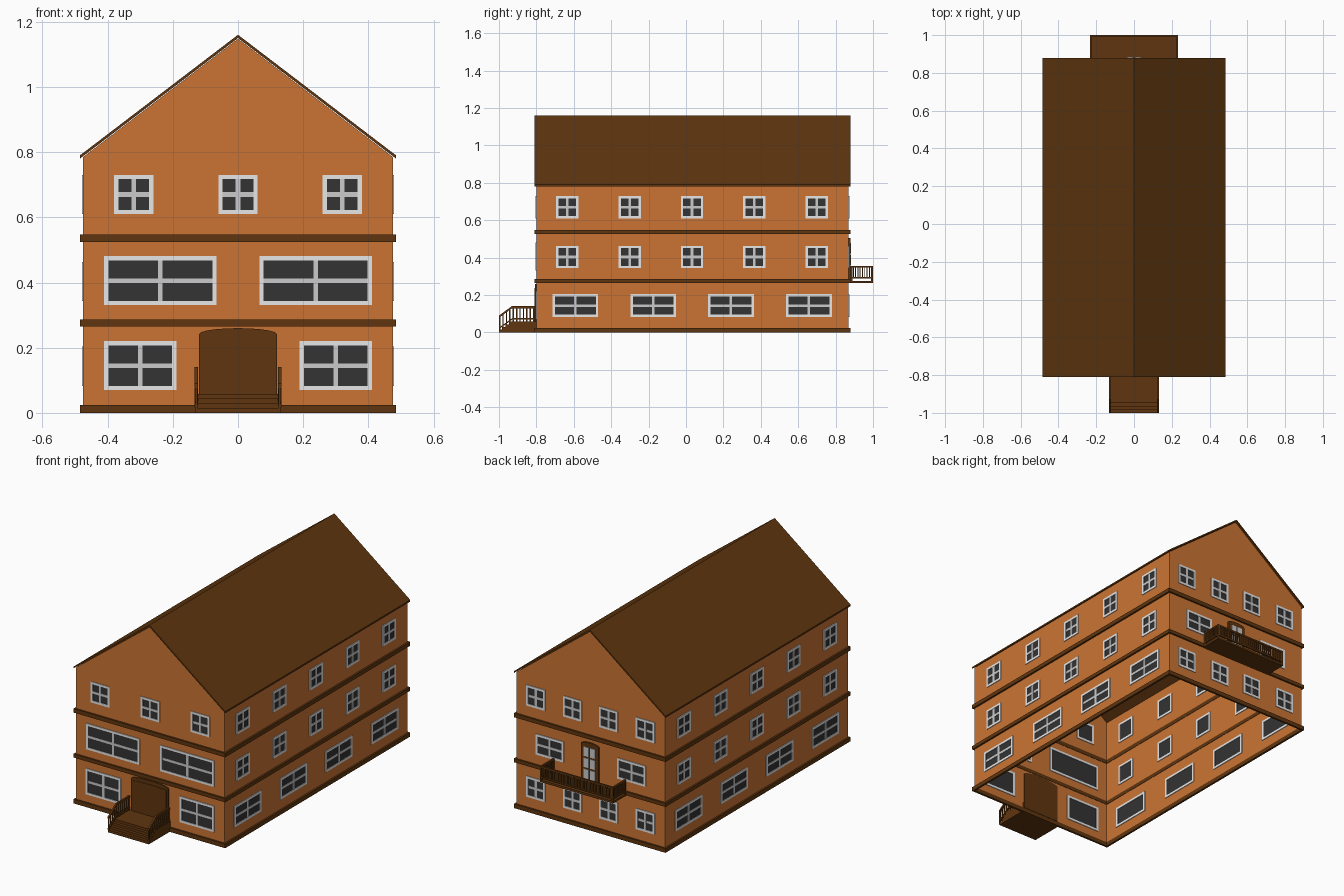
import bpy, bmesh, math
from mathutils import Matrix, Vector

cube = bpy.data.objects.get("Cube")
if cube:
    bpy.data.objects.remove(cube, do_unlink=True)


def material(name, rgb):
    m = bpy.data.materials.new(name)
    m.use_nodes = True
    m.diffuse_color = (*rgb, 1)
    m.node_tree.nodes["Principled BSDF"].inputs["Base Color"].default_value = (*rgb, 1)
    return m


ORANGE = material("orange plaster", (0.60, 0.175, 0.034))
BROWN = material("dark brown wood", (0.115, 0.036, 0.0045))
WHITE = material("white frame", (1, 1, 1))
GREY = material("light grey bar", (0.6, 0.6, 0.6))
GLASS = material("dark glass", (0.033, 0.033, 0.033))

# House extents
HX, Y0, Y1, EAVE, RIDGE, LIP = 0.475, -0.80, 0.87, 0.785, 1.148, 0.01


def finish(name, bm, mats, matrix=None):
    bmesh.ops.recalc_face_normals(bm, faces=bm.faces)
    me = bpy.data.meshes.new(name)
    bm.to_mesh(me)
    bm.free()
    for m in mats:
        me.materials.append(m)
    ob = bpy.data.objects.new(name, me)
    bpy.context.collection.objects.link(ob)
    if matrix:
        ob.matrix_world = matrix
    return ob


def box(bm, x0, x1, y0, y1, z0, z1, mat=0):
    size = Matrix.Diagonal((x1 - x0, y1 - y0, z1 - z0, 1))
    place = Matrix.Translation(((x0 + x1) / 2, (y0 + y1) / 2, (z0 + z1) / 2))
    verts = bmesh.ops.create_cube(bm, size=1, matrix=place @ size)["verts"]
    for f in {f for v in verts for f in v.link_faces}:
        f.material_index = mat


def prism(bm, profile, axis, a, b, mat=0):
    """Extrude a 2D profile from a to b along the x or y axis."""
    def put(p, t):
        return (t, p[0], p[1]) if axis == "x" else (p[0], t, p[1])
    face = bm.faces.new([bm.verts.new(put(p, a)) for p in profile])
    face.material_index = mat
    shift = (b - a, 0, 0) if axis == "x" else (0, b - a, 0)
    new = bmesh.ops.extrude_face_region(bm, geom=[face], use_keep_orig=True)["geom"]
    bmesh.ops.translate(bm, vec=shift, verts=[v for v in new if isinstance(v, bmesh.types.BMVert)])
    for f in new:
        if isinstance(f, bmesh.types.BMFace):
            f.material_index = mat


def on_wall(side, along, z=0):
    """Local frame with x along the wall, -y pointing outward."""
    angle, base = {
        "front": (0, (along, Y0, z)),
        "back": (math.pi, (along, Y1, z)),
        "left": (math.pi / 2, (HX, along, z)),
        "right": (-math.pi / 2, (-HX, along, z)),
    }[side]
    return Matrix.Translation(Vector(base)) @ Matrix.Rotation(angle, 4, "Z")


# Open-bottomed wall shell with gables
bm = bmesh.new()
gable = [(-HX, 0), (HX, 0), (HX, EAVE), (0, RIDGE), (-HX, EAVE)]
rings = [[bm.verts.new((x, y, z)) for x, z in gable] for y in (Y0, Y1)]
for r in rings:
    bm.faces.new(r)
for i, j in ((1, 2), (4, 0)):
    bm.faces.new((rings[0][i], rings[0][j], rings[1][j], rings[1][i]))
finish("walls", bm, [ORANGE])

# Pitched roof
bm = bmesh.new()
ex = HX + LIP
prism(bm, [(-ex, 0.79), (-ex, 0.78), (0, 1.15), (ex, 0.78), (ex, 0.79), (0, 1.16)],
      "y", Y0 - LIP, Y1 + LIP)
finish("roof", bm, [BROWN])

# Bands around each storey
for name, z0, z1 in (("base_band", 0, 0.024), ("middle_band", 0.265, 0.286), ("upper_band", 0.525, 0.548)):
    bm = bmesh.new()
    t = 0.002
    for s in (-1, 1):
        xa, xb = sorted((s * (HX - t), s * ex))
        box(bm, xa, xb, Y0 - LIP, Y1 + LIP, z0, z1)
    box(bm, -HX + t, HX - t, Y0 - LIP, Y0 + t, z0, z1)
    box(bm, -HX + t, HX - t, Y1 - t, Y1 + LIP, z0, z1)
    finish(name, bm, [BROWN])


def window(side, along, z, w, h):
    bm = bmesh.new()
    f, d, bar = 0.013, 0.004, 0.007
    a, b = w / 2, h / 2
    for s in (-1, 1):
        xa, xb = sorted((s * a, s * (a - f)))
        box(bm, xa, xb, -d, d, -b, b)
        za, zb = sorted((s * b, s * (b - f)))
        box(bm, -a + f, a - f, -d, d, za, zb)
    box(bm, -a + f, a - f, -0.001, 0.001, -b + f, b - f, 1)
    box(bm, -bar, bar, -0.003, -0.001, -b + f, b - f, 2)
    box(bm, -a + f, a - f, -0.0028, -0.001, -bar, bar, 2)
    finish(side + "_window", bm, [WHITE, GLASS, GREY], on_wall(side, along, z))


# Windows: height, size and positions per storey
LOW, MID, TOP = 0.143, 0.403, 0.67
for x in (-0.3, 0.3):
    window("front", x, 0.145, 0.222, 0.15)
for x in (-0.238, 0.238):
    window("front", x, 0.406, 0.345, 0.15)
for x in (-0.32, 0, 0.32):
    window("front", x, TOP, 0.12, 0.12)
for side in ("left", "right"):
    for y in (-0.592, -0.175, 0.24, 0.657):
        window(side, y, LOW, 0.245, 0.122)
    for z in (MID, TOP):
        for i in range(5):
            window(side, -0.635 + i * 0.3335, z, 0.12, 0.12)
for x in (-0.35, -0.115, 0.115, 0.35):
    window("back", x, LOW, 0.12, 0.12)
    window("back", x, TOP, 0.12, 0.12)
for x in (-0.262, 0.262):
    window("back", x, MID, 0.18, 0.12)


def arch(half, bottom, spring, rise, n=10):
    """Door outline with a shallow curved head."""
    pts = [(-half, bottom), (half, bottom)]
    for i in range(n + 1):
        a = math.pi * i / n
        pts.append((half * math.cos(a), spring + rise * math.sin(a)))
    return pts


# Front door with surround and recessed-looking panel
bm = bmesh.new()
prism(bm, arch(0.119, 0.024, 0.242, 0.018), "y", -0.008, 0.004)
prism(bm, arch(0.108, 0.058, 0.232, 0.006), "y", -0.011, -0.008)
finish("front_door", bm, [BROWN], on_wall("front", 0))

# Balcony door with light panes
bm = bmesh.new()
prism(bm, arch(0.056, 0.28, 0.49, 0.014), "y", -0.01, 0.004)
for x in (-0.02, 0.02):
    for i in range(3):
        z = 0.295 + i * 0.064
        box(bm, x - 0.016, x + 0.016, -0.013, -0.01, z, z + 0.054, 1)
finish("balcony_door", bm, [BROWN, GREY], on_wall("back", 0))

# Entrance steps: four treads and a landing
bm = bmesh.new()
front, landing, rise, run = -1.0, -0.93, 0.0145, 0.0175
profile = [(Y0, 0), (front, 0)]
for i in range(4):
    profile += [(front + i * run, (i + 1) * rise), (front + (i + 1) * run, (i + 1) * rise)]
profile.append((Y0, 4 * rise))
prism(bm, profile, "x", -0.13, 0.13)
finish("entrance_steps", bm, [BROWN])

# Step railings follow the stair slope, then run level
for name, s in (("left_step_railing", 1), ("right_step_railing", -1)):
    bm = bmesh.new()
    xa, xb = sorted((s * 0.123, s * 0.133))
    back = Y0 - LIP
    for top, low_top, t in ((0.141, 0.09, 0.012), (0.076, 0.025, 0.008)):
        prism(bm, [(front, low_top - t), (landing, top - t), (back, top - t),
                   (back, top), (landing, top), (front, low_top)], "x", xa, xb)
    n = 11
    for i in range(n):
        y = front + (back - 0.008 - front) * i / (n - 1)
        drop = 0.051 * max(0, (landing - y) / (landing - front))
        box(bm, xa + 0.002, xb - 0.002, y, y + 0.007, max(0, 0.055 - drop), 0.135 - drop)
    finish(name, bm, [BROWN])

# Balcony floor
bm = bmesh.new()
bx, by = 0.234, 1.0
box(bm, -bx, bx, Y1, by, 0.264, 0.276)
finish("balcony_floor", bm, [BROWN])

# Balcony railing: rails, corner posts and balusters
bm = bmesh.new()
t, zr = 0.01, 0.356
for z0, z1 in ((0.287, 0.295), (zr - 0.01, zr)):
    box(bm, -bx, bx, by - t, by, z0, z1)
    for s in (-1, 1):
        xa, xb = sorted((s * bx, s * (bx - t)))
        box(bm, xa, xb, Y1 + LIP, by - t, z0, z1)
for s in (-1, 1):
    xa, xb = sorted((s * bx, s * (bx - t)))
    for y in (Y1 + LIP, by - t):
        box(bm, xa, xb, y, y + t, 0.27, zr)
    for i in range(1, 9):
        y = Y1 + LIP + 0.0122 * i
        box(bm, xa + 0.002, xb - 0.002, y, y + 0.005, 0.29, zr - 0.005)
for i in range(1, 32):
    x = -bx + 2 * bx * i / 32
    box(bm, x - 0.004, x + 0.004, by - 0.008, by - 0.002, 0.29, zr - 0.005)
finish("balcony_railing", bm, [BROWN])
